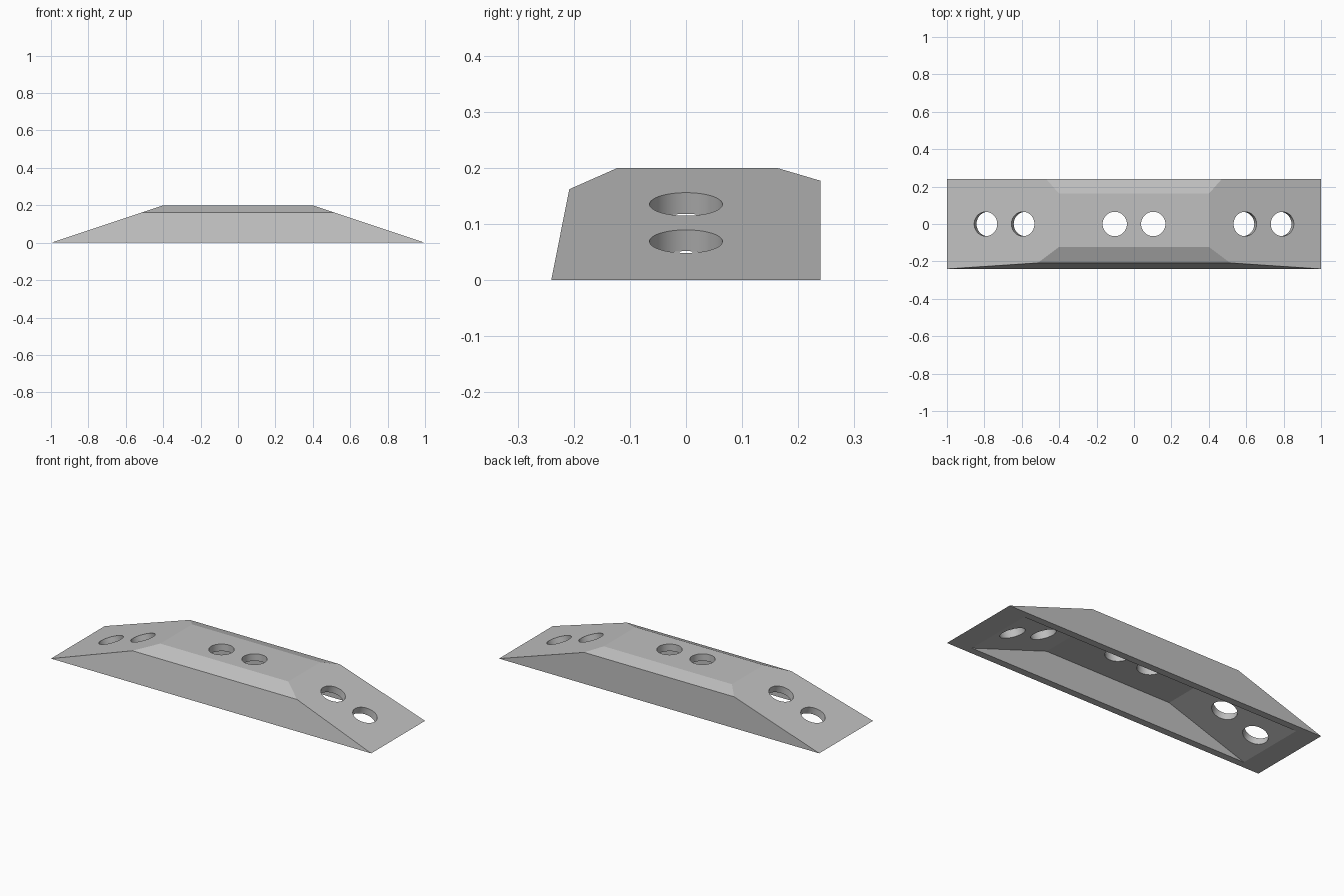
import bpy, bmesh
from math import atan
from mathutils import Matrix, Vector

cube = bpy.data.objects.get("Cube")
if cube:
    bpy.data.objects.remove(cube, do_unlink=True)

grey = bpy.data.materials.new("light grey")
grey.use_nodes = True
colour = (0.53, 0.53, 0.53, 1)
grey.diffuse_color = colour
grey.node_tree.nodes["Principled BSDF"].inputs["Base Color"].default_value = colour


def finish(bm, name):
    bmesh.ops.recalc_face_normals(bm, faces=bm.faces[:])
    mesh = bpy.data.meshes.new(name)
    bm.to_mesh(mesh)
    bm.free()
    mesh.materials.append(grey)
    obj = bpy.data.objects.new(name, mesh)
    bpy.context.collection.objects.link(obj)
    return obj


def prism(name, points, start, end):
    """Extrude a closed outline from start to end."""
    bm = bmesh.new()
    face = bm.faces.new([bm.verts.new(Vector(p) + start) for p in points])
    result = bmesh.ops.extrude_face_region(bm, geom=[face])
    moved = [v for v in result["geom"] if isinstance(v, bmesh.types.BMVert)]
    bmesh.ops.translate(bm, verts=moved, vec=end - start)
    return finish(bm, name)


def ramp_prism(name, outline, half_width):
    side = Vector((0, half_width, 0))
    return prism(name, [(x, 0, z) for x, z in outline], -side, side)


def hole_cutter(x, z, tilt):
    bm = bmesh.new()
    place = Matrix.Translation((x, 0, z)) @ Matrix.Rotation(tilt, 4, "Y")
    bmesh.ops.create_cone(bm, cap_ends=True, segments=64, radius1=0.065,
                          radius2=0.065, depth=0.16, matrix=place)
    return finish(bm, "hole_cutter")


def combine(target, tool, operation):
    mod = target.modifiers.new(operation.lower(), "BOOLEAN")
    mod.operation = operation
    mod.solver = "EXACT"
    mod.object = tool
    bpy.context.view_layer.objects.active = target
    bpy.ops.object.modifier_apply(modifier=mod.name)
    bpy.data.objects.remove(tool, do_unlink=True)


# Body: double ramp trimmed to a leaning front and chamfered top edges
body = ramp_prism("ramp_body", [(-1, 0), (-0.4, 0.2), (0.4, 0.2), (1, 0)], 0.3)
section = [(-0.26, -0.1), (-0.208, 0.162), (-0.122, 0.2), (-0.07, 0.223),
           (0.084, 0.223), (0.162, 0.2), (0.24, 0.177), (0.24, -0.1)]
trim = prism("section_trim", [(0, y, z) for y, z in section],
             Vector((-1.2, 0, 0)), Vector((1.2, 0, 0)))
combine(body, trim, "INTERSECT")

# Hollow underside, parallel to the ramps
wall, slope = 0.04, 1 / 3
foot = 1 - wall * (1 + 9) ** 0.5
top = 0.2 - wall
knee = foot - top / slope
low = -0.05
reach = foot - low / slope
cavity = ramp_prism("cavity_cutter", [(-reach, low), (-knee, top),
                                      (knee, top), (reach, low)], 0.2)
combine(body, cavity, "DIFFERENCE")

# Paired holes, square to the surface they pierce
for side in (-1, 1):
    combine(body, hole_cutter(side * 0.103, 0.2, 0), "DIFFERENCE")
    for x in (0.594, 0.793):
        cutter = hole_cutter(side * x, (1 - x) * slope, side * atan(slope))
        combine(body, cutter, "DIFFERENCE")

bpy.ops.object.select_all(action="DESELECT")
body.select_set(True)
bpy.context.view_layer.objects.active = body
bpy.ops.object.shade_smooth_by_angle(angle=0.2)
